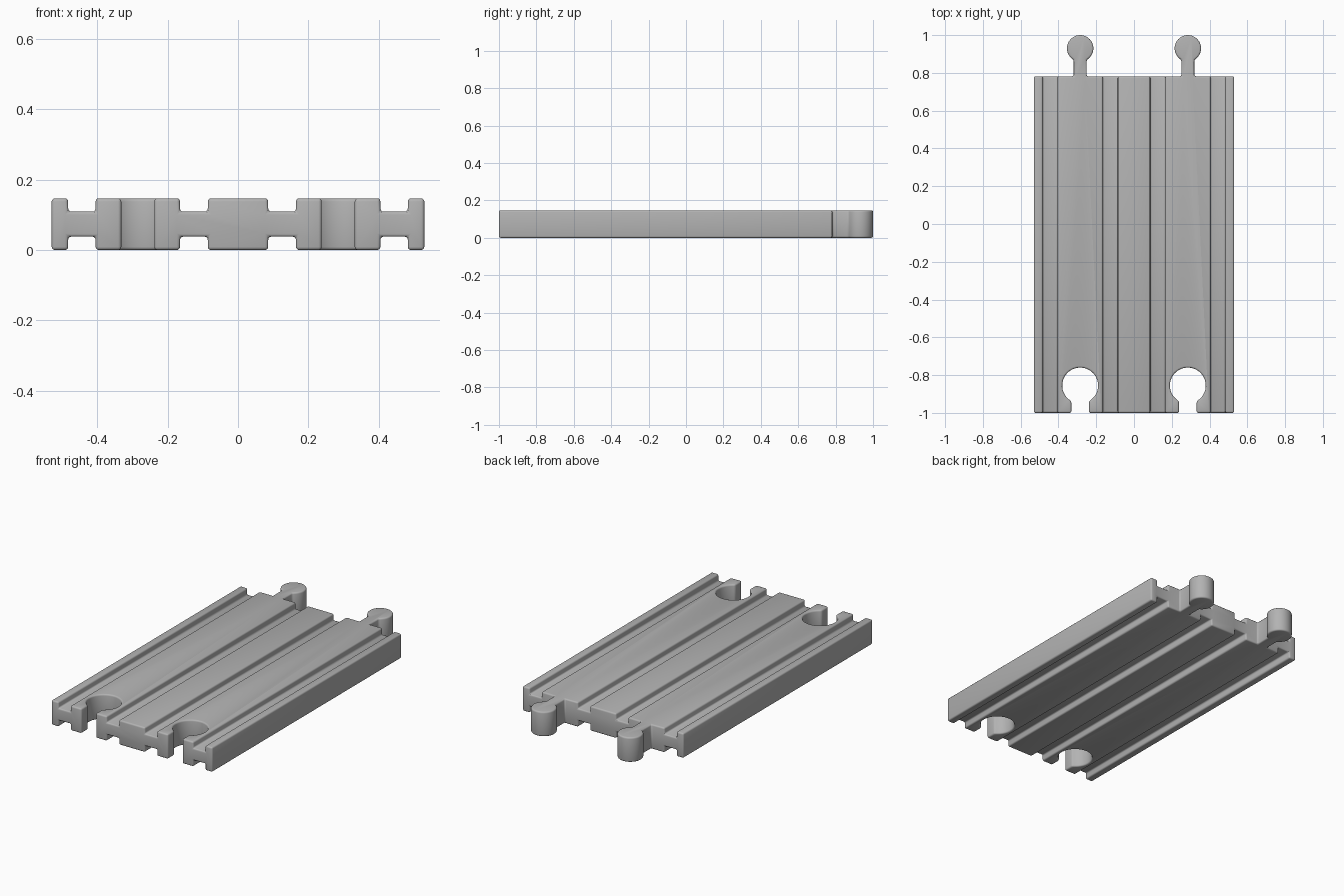
import bpy
import bmesh
from math import sin, cos, asin, pi

if "Cube" in bpy.data.objects:
    bpy.data.objects.remove(bpy.data.objects["Cube"])

HEIGHT, GROOVE = 0.147, 0.109
FRONT, BACK = -1.0, 0.782
TRACK = 0.285                       # sideways offset of pegs and sockets
EDGES = [0.53, 0.483, 0.405, 0.165, 0.086]

grey = bpy.data.materials.new("light grey plastic")
grey.use_nodes = True
colour = (0.45, 0.45, 0.45, 1)
grey.diffuse_color = colour
grey.node_tree.nodes["Principled BSDF"].inputs["Base Color"].default_value = colour


def prism(name, outline, shift):
    """Extrude a closed outline of 3D points by a vector."""
    bm = bmesh.new()
    face = bm.faces.new([bm.verts.new(p) for p in outline])
    grown = bmesh.ops.extrude_face_region(bm, geom=[face])["geom"]
    bmesh.ops.translate(bm, vec=shift,
                        verts=[v for v in grown if isinstance(v, bmesh.types.BMVert)])
    bmesh.ops.recalc_face_normals(bm, faces=bm.faces)
    mesh = bpy.data.meshes.new(name)
    bm.to_mesh(mesh)
    bm.free()
    mesh.materials.append(grey)
    obj = bpy.data.objects.new(name, mesh)
    bpy.context.collection.objects.link(obj)
    return obj


def keyhole(cx, cy, radius, neck, base, steps=32):
    """Neck and round head, traced from left to right."""
    start = asin(neck / radius)
    pts = [(cx - neck, base)]
    for i in range(steps + 1):
        a = start + (2 * pi - 2 * start) * i / steps
        pts.append((cx - radius * sin(a), cy - radius * cos(a)))
    return pts + [(cx + neck, base)]


# Cross-section with grooves on both faces
half = []
for i, x in enumerate(EDGES):
    levels = (HEIGHT, GROOVE) if i % 2 else (GROOVE, HEIGHT)
    half += [(x, z) for z in levels]
half = half[1:]
top = half + [(-x, z) for x, z in reversed(half)]
section = top + [(x, HEIGHT - z) for x, z in reversed(top)]
track = prism("track_piece", [(x, FRONT - 0.1, z) for x, z in section], (0, 2.2, 0))

# Plan shape: sockets at the front, pegs at the back
plan = [(-0.6, FRONT)]
for x in (-TRACK, TRACK):
    plan += keyhole(x, -0.855, 0.095, 0.047, FRONT)
plan += [(0.6, FRONT), (0.6, BACK)]
for x in (TRACK, -TRACK):
    plan += reversed(keyhole(x, 0.93, 0.07, 0.034, BACK))
plan += [(-0.6, BACK)]
cutter = prism("plan_cutter", [(x, y, -0.1) for x, y in plan], (0, 0, 0.4))
cutter.hide_render = True

# Trim the section to the plan
bpy.ops.object.select_all(action="DESELECT")
bpy.context.view_layer.objects.active = track
track.select_set(True)
trim = track.modifiers.new("Trim", "BOOLEAN")
trim.operation = "INTERSECT"
trim.solver = "EXACT"
trim.object = cutter
bpy.ops.object.modifier_apply(modifier=trim.name)
bpy.data.objects.remove(cutter)

# Soft moulded edges
bevel = track.modifiers.new("Soft edges", "BEVEL")
bevel.width = 0.009
bevel.segments = 3
bevel.limit_method = "ANGLE"
bevel.angle_limit = 0.6
bevel.use_clamp_overlap = False
bpy.ops.object.modifier_apply(modifier=bevel.name)
bpy.ops.object.shade_smooth_by_angle(angle=0.6)
